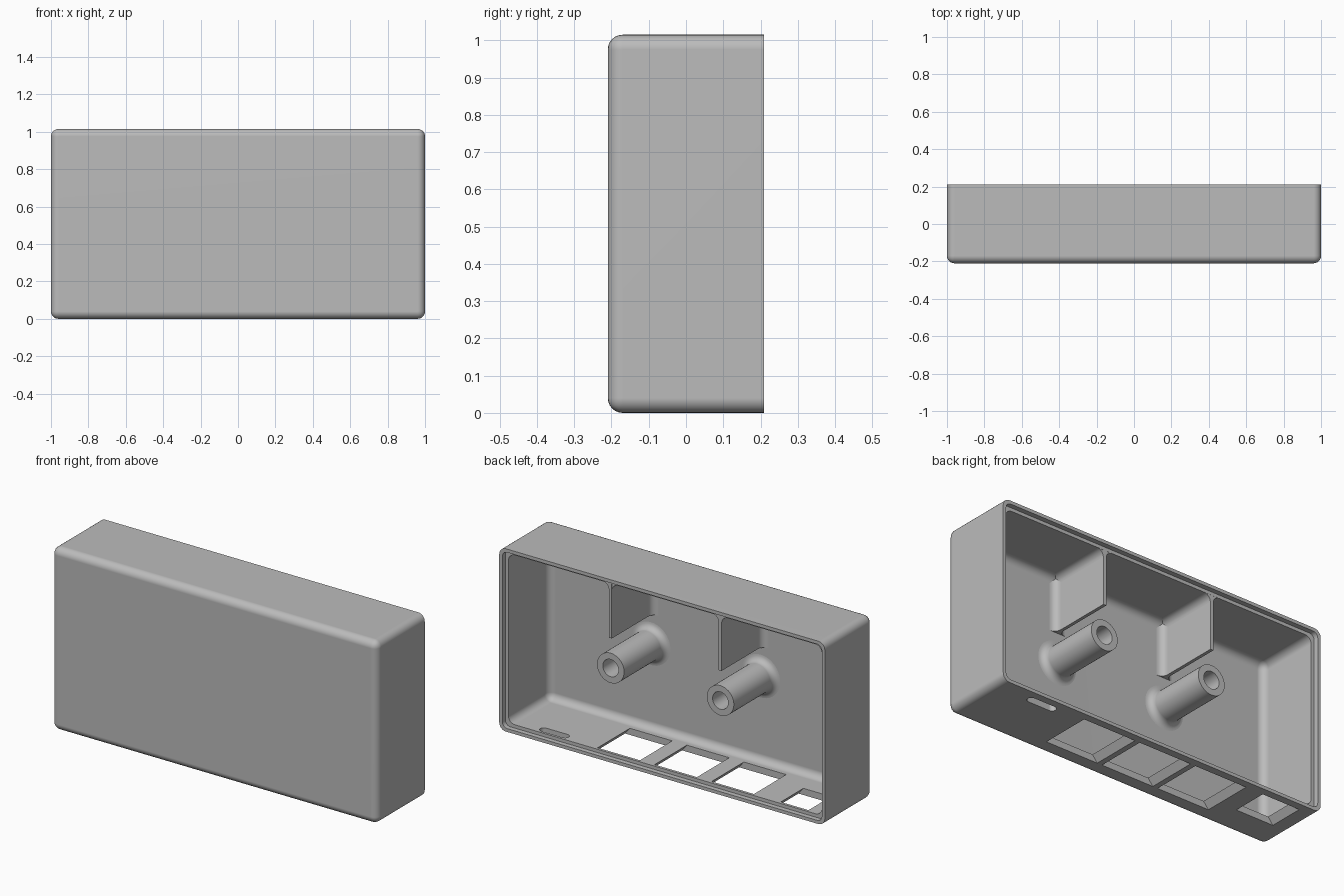
import bpy, bmesh, math
from mathutils import Matrix, Vector

default = bpy.data.objects.get("Cube")
if default:
    bpy.data.objects.remove(default, do_unlink=True)

WIDTH, DEPTH, HEIGHT = 2.0, 0.42, 1.015
WALL, ROUND, STEPS = 0.037, 0.04, 6
BACK, FLOOR, LEDGE = DEPTH / 2, -0.175, 0.183
MID_Z = HEIGHT / 2
RIB_X = 0.337

grey = bpy.data.materials.new("light grey plastic")
grey.use_nodes = True
grey.diffuse_color = (0.5, 0.5, 0.5, 1)
grey.node_tree.nodes["Principled BSDF"].inputs["Base Color"].default_value = (0.5, 0.5, 0.5, 1)


def make_object(name, bm):
    bmesh.ops.recalc_face_normals(bm, faces=bm.faces)
    mesh = bpy.data.meshes.new(name)
    bm.to_mesh(mesh)
    bm.free()
    mesh.materials.append(grey)
    obj = bpy.data.objects.new(name, mesh)
    bpy.context.collection.objects.link(obj)
    return obj


def rounded_box(name, lo, hi, radius, keep_front=False):
    """Box with rounded edges; the back rim stays sharp."""
    lo, hi = Vector(lo), Vector(hi)
    bm = bmesh.new()
    size = Matrix.Diagonal((hi - lo).to_4d())
    bmesh.ops.create_cube(bm, size=1, matrix=Matrix.Translation((lo + hi) / 2) @ size)

    def chosen(edge):
        a, b = (v.co.y for v in edge.verts)
        along_y = abs(a - b) > 0.001
        return along_y or (not keep_front and max(a, b) < hi.y - 0.001)

    bmesh.ops.bevel(bm, geom=[e for e in bm.edges if chosen(e)], offset=radius,
                    offset_type='OFFSET', segments=STEPS, profile=0.5, affect='EDGES')
    return make_object(name, bm)


def extrude(name, points, vector):
    """Solid from a flat outline pushed along a vector."""
    bm = bmesh.new()
    face = bm.faces.new([bm.verts.new(p) for p in points])
    moved = bmesh.ops.extrude_face_region(bm, geom=[face])["geom"]
    bmesh.ops.translate(bm, vec=vector,
                        verts=[g for g in moved if isinstance(g, bmesh.types.BMVert)])
    return make_object(name, bm)


def cut(target, cutter):
    mod = target.modifiers.new("cut", 'BOOLEAN')
    mod.operation, mod.solver, mod.object = 'DIFFERENCE', 'EXACT', cutter
    cutter.hide_render = True
    graph = bpy.context.evaluated_depsgraph_get()
    mesh = bpy.data.meshes.new_from_object(target.evaluated_get(graph))
    target.modifiers.clear()
    target.data = mesh
    bpy.data.objects.remove(cutter, do_unlink=True)


def smooth(obj):
    bpy.ops.object.select_all(action='DESELECT')
    obj.select_set(True)
    bpy.context.view_layer.objects.active = obj
    bpy.ops.object.shade_smooth_by_angle(angle=math.radians(30))
    weighted = obj.modifiers.new("even shading", 'WEIGHTED_NORMAL')
    weighted.keep_sharp = True


def fillet(half, radius):
    """Concave arc from a wall of given half thickness out to a surface: (offset, height)."""
    angles = [i / STEPS * math.pi / 2 for i in range(STEPS + 1)]
    return [(half + radius * (1 - math.cos(a)), radius * (1 - math.sin(a))) for a in angles]


# Housing shell, hollow and open at the back
W = WIDTH / 2
housing = rounded_box("housing", (-W, -BACK, 0), (W, BACK, HEIGHT), ROUND)
cut(housing, rounded_box("cavity", (-W + WALL, FLOOR, WALL),
                         (W - WALL, BACK + 0.1, HEIGHT - WALL), ROUND))

# Stepped lip round the rim
LIP = WALL / 2
cut(housing, rounded_box("lip_recess", (-W + LIP, LEDGE, LIP),
                         (W - LIP, BACK + 0.1, HEIGHT - LIP), 0.03, True))

# Windows in the underside, wider outside than inside
for centre, half, front in [(0.295, 0.145, -0.115), (-0.055, 0.145, -0.115),
                            (-0.405, 0.145, -0.115), (-0.785, 0.1, -0.03)]:
    flare = 0.015 / WALL
    outline = [(centre + side * (half + flare * (WALL / 2 - z) * 2), front, z)
               for side, z in [(-1, -0.01), (1, -0.01), (1, WALL + 0.01), (-1, WALL + 0.01)]]
    cut(housing, extrude("window_cutter", outline, (0, 0.168 - front, 0)))

# Small slot with round ends
slot = []
for side in (1, -1):
    for i in range(9):
        a = math.pi * (i / 8 - 0.5)
        slot.append((0.705 + side * (0.065 + 0.022 * math.cos(a)),
                     0.147 + side * 0.022 * math.sin(a), -0.02))
cut(housing, extrude("slot_cutter", slot, (0, 0, 0.1)))
smooth(housing)

RIB_HALF, RIB_LOW = 0.009, 0.675
arc = fillet(RIB_HALF, 0.038)
for side, x in (("left", RIB_X), ("right", -RIB_X)):
    # Hanging rib, flared where it meets the front wall
    half = [(RIB_HALF, LEDGE)] + [(o, FLOOR + h) for o, h in arc] + [(arc[-1][0], FLOOR - 0.01)]
    outline = half + [(-o, y) for o, y in reversed(half)]
    smooth(extrude(side + "_rib", [(x + o, y, RIB_LOW) for o, y in outline],
                   (0, 0, HEIGHT - WALL + 0.01 - RIB_LOW)))

    # Fillet between rib and ceiling
    top = HEIGHT - WALL
    half = [(o, top - h) for o, h in arc] + [(arc[-1][0], top + 0.01)]
    outline = half + [(-o, z) for o, z in reversed(half)]
    smooth(extrude(side + "_rib_top", [(x + o, FLOOR - 0.01, z) for o, z in outline],
                   (0, LEDGE - 0.001 - FLOOR + 0.01, 0)))

    # Hollow screw post with a flared foot
    profile = [(0, FLOOR + 0.002), (0.048, FLOOR + 0.002), (0.048, LEDGE - 0.003),
               (0.083, LEDGE - 0.003)]
    profile += [(o, FLOOR + h) for o, h in fillet(0.083, 0.036)] + [(0.119, FLOOR - 0.01)]
    bm = bmesh.new()
    verts = [bm.verts.new((x + r, y, MID_Z)) for r, y in profile]
    edges = [bm.edges.new(pair) for pair in zip(verts, verts[1:])]
    bmesh.ops.spin(bm, geom=verts + edges, cent=(x, 0, MID_Z), axis=(0, 1, 0),
                   angle=math.tau, steps=40)
    bmesh.ops.remove_doubles(bm, verts=bm.verts, dist=0.0001)
    bm.faces.ensure_lookup_table()
    smooth(make_object(side + "_screw_post", bm))
